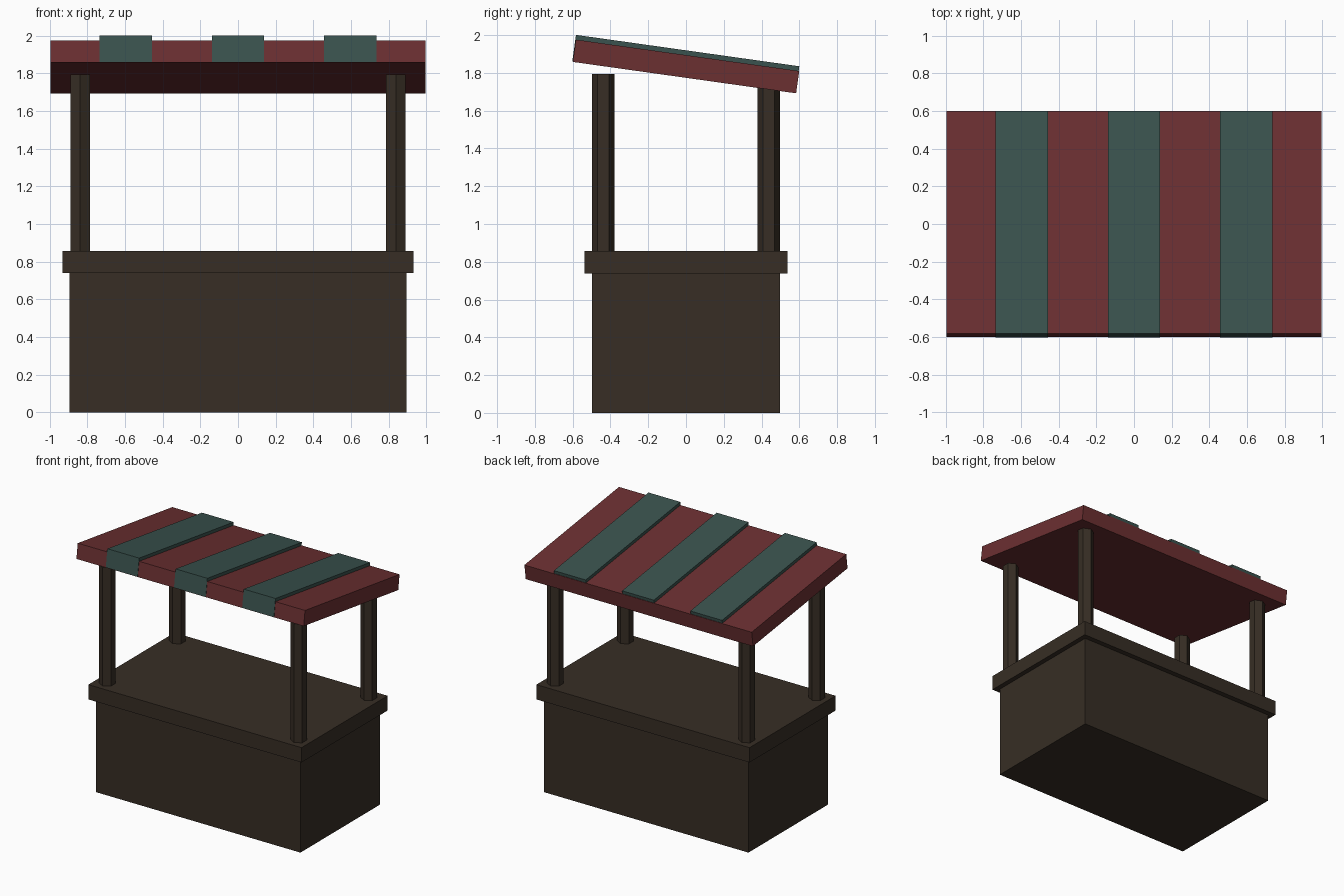
import bpy
import math
from mathutils import Matrix, Vector

if "Cube" in bpy.data.objects:
    bpy.data.objects.remove(bpy.data.objects["Cube"])


def material(name, rgb):
    m = bpy.data.materials.new(name)
    m.diffuse_color = (*rgb, 1.0)
    m.use_nodes = True
    m.node_tree.nodes["Principled BSDF"].inputs["Base Color"].default_value = m.diffuse_color
    return m


wood = material("dark_wood", (0.038, 0.027, 0.018))
red = material("dull_red", (0.148, 0.029, 0.031))
green = material("grey_green", (0.042, 0.086, 0.077))


def box(name, size, centre, mat, tilt=None):
    """Box of full dimensions; tilt places it in a sloped frame."""
    bpy.ops.mesh.primitive_cube_add(size=1)
    ob = bpy.context.object
    ob.name = name
    local = Matrix.Translation(Vector(centre)) @ Matrix.Diagonal((*size, 1.0))
    ob.data.transform(tilt @ local if tilt else local)
    ob.data.materials.append(mat)
    return ob


# Counter body and overhanging worktop
box("counter_body", (1.79, 0.995, 0.74), (0, 0, 0.37), wood)
box("worktop", (1.866, 1.076, 0.117), (0, 0, 0.7975), wood)

# Four six-sided posts
for sx, side in ((-1, "left"), (1, "right")):
    for sy, end in ((-1, "front"), (1, "back")):
        z0, z1 = 0.80, 1.793
        bpy.ops.mesh.primitive_cylinder_add(
            vertices=6, radius=0.0597, depth=z1 - z0,
            location=(sx * 0.838, sy * 0.438, (z0 + z1) / 2))
        post = bpy.context.object
        post.name = f"{end}_{side}_post"
        post.data.materials.append(wood)

# Sloped awning, high at the front
slope = Matrix.Translation((0, 0, 1.834)) @ Matrix.Rotation(math.radians(-8), 4, 'X')
LENGTH, THICK = 1.194, 0.119
box("awning", (1.99, LENGTH, THICK), (0, 0, 0), red, slope)

# Raised stripes, set a touch forward so they cover the front edge
low, high = -THICK / 2 + 0.003, THICK / 2 + 0.025
for i, x in enumerate((-0.597, 0.0, 0.597)):
    box(f"awning_stripe_{i + 1}", (0.278, LENGTH, high - low),
        (x, -0.003, (low + high) / 2), green, slope)
